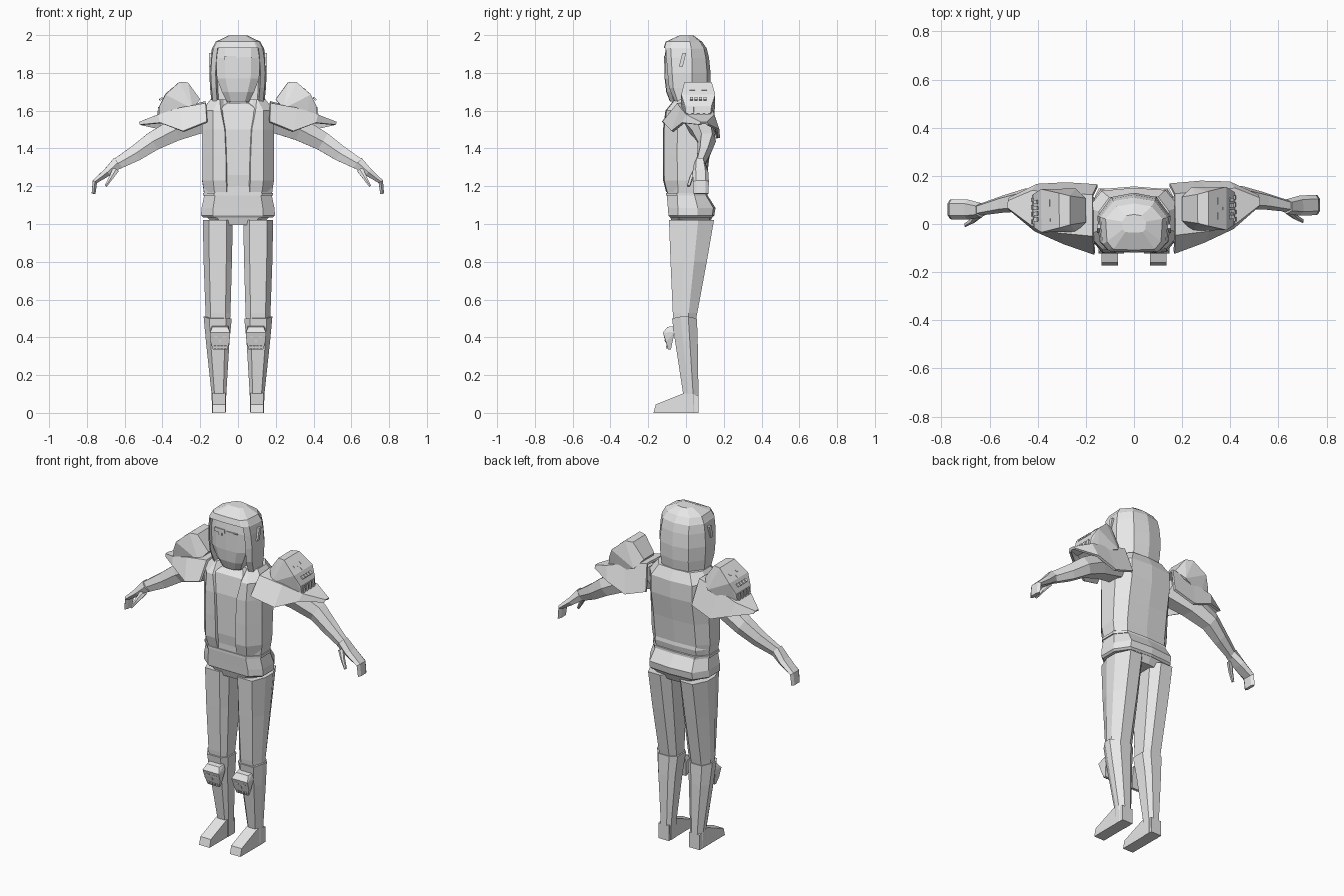
import bpy, bmesh, math
from mathutils import Vector, Matrix

if "Cube" in bpy.data.objects:
    bpy.data.objects.remove(bpy.data.objects["Cube"])

mat = bpy.data.materials.new("plain_grey")
mat.diffuse_color = (0.8, 0.8, 0.8, 1)
mat.use_nodes = True
mat.node_tree.nodes["Principled BSDF"].inputs["Base Color"].default_value = mat.diffuse_color
TWIST = 0.012  # slight turn of the upper body


def finish(name, bm, mirror=False, twist=False):
    bmesh.ops.recalc_face_normals(bm, faces=bm.faces[:])
    me = bpy.data.meshes.new(name)
    bm.to_mesh(me)
    bm.free()
    me.materials.append(mat)
    ob = bpy.data.objects.new(name, me)
    bpy.context.collection.objects.link(ob)
    if mirror:
        m = ob.modifiers.new("mirror", 'MIRROR')
        m.use_mirror_merge = False
    if twist:
        ob.rotation_euler.z = TWIST
    return ob


def loft(name, rings, **kw):
    bm = bmesh.new()
    vs = [[bm.verts.new(p) for p in r] for r in rings]
    n = len(vs[0])
    for a, b in zip(vs, vs[1:]):
        for i in range(n):
            j = (i + 1) % n
            bm.faces.new((a[i], a[j], b[j], b[i]))
    bm.faces.new(vs[0])
    bm.faces.new(vs[-1])
    return finish(name, bm, **kw)


def hull(name, pts, **kw):
    bm = bmesh.new()
    for p in pts:
        bm.verts.new(p)
    bmesh.ops.convex_hull(bm, input=bm.verts[:])
    bmesh.ops.dissolve_limit(bm, angle_limit=0.02, verts=bm.verts[:], edges=bm.edges[:])
    return finish(name, bm, **kw)


def both(half, z):
    """Full ring from a half outline running front to back."""
    left = [(-x, y) for x, y in reversed(half) if x > 0]
    return [(x, y, z) for x, y in half + left]


def limb(name, stations, **kw):
    """Six-sided tube along (x, y, z, half height, half depth)."""
    c = [Vector(s[:3]) for s in stations]
    rings = []
    for i, s in enumerate(stations):
        d = c[min(i + 1, len(c) - 1)] - c[max(i - 1, 0)]
        n = Vector((-d.z, 0, d.x)).normalized()
        rings.append([c[i] + n * s[3] * v + Vector((0, s[4] * u, 0))
                      for u, v in ((-1, 0), (-.6, 1), (.6, 1), (1, 0), (.6, -1), (-.6, -1))])
    return loft(name, rings, **kw)


def plates(name, boxes, matrix, **kw):
    """Thin boxes (u, v, width, height) lying on a plane."""
    bm = bmesh.new()
    for u, v, w, h in boxes:
        m = matrix @ Matrix.Translation((u, v, 0)) @ Matrix.Diagonal((w, h, .009, 1))
        bmesh.ops.create_cube(bm, size=1, matrix=m)
    return finish(name, bm, **kw)


def skull_marks(s):
    b = [(-.26, .14, .24, .14), (.26, .14, .24, .14), (0, -.1, .12, .16)]
    b += [(x, -.47, .13, .16) for x in (-.3, -.1, .1, .3)]
    return [tuple(v * s for v in q) for q in b]


def frame(origin, u, v):
    u, v = Vector(u).normalized(), Vector(v).normalized()
    m = Matrix((u, v, u.cross(v))).transposed().to_4x4()
    m.translation = origin
    return m


# Inner shirt
def trunk(w, f, b, z):
    return both([(0, f), (w * .68, f), (w, f * .45), (w, b * .4), (w * .72, b * .93), (0, b)], z)


loft("shirt", [trunk(.178, -.10, .10, 1.15), trunk(.185, -.10, .11, 1.20), trunk(.17, -.108, .10, 1.26),
               trunk(.17, -.11, .13, 1.5), trunk(.13, -.09, .12, 1.61), trunk(.07, -.06, .08, 1.64)], twist=True)


# Open vest, one half mirrored
def vest_ring(z, e, w, f, b):
    return [(e, f, z), (w * .7, f * .97, z), (w, f * .4, z), (w, b * .45, z),
            (w * .7, b * .93, z), (0, b, z), (0, -.03, z), (e * .8, f * .7, z)]


loft("vest", [vest_ring(1.17, .062, .180, -.105, .100), vest_ring(1.23, .064, .19, -.12, .108),
              vest_ring(1.36, .066, .19, -.122, .125), vest_ring(1.5, .072, .19, -.121, .15),
              vest_ring(1.60, .092, .19, -.108, .150), vest_ring(1.66, .098, .145, -.06, .12)],
     mirror=True, twist=True)

# Flared belt skirt
loft("belt", [trunk(.185, -.085, .14, 1.035), trunk(.196, -.093, .15, 1.045), trunk(.193, -.096, .156, 1.085),
              trunk(.178, -.102, .112, 1.155)])
loft("belt_trim", [trunk(.186, -.106, .114, 1.15), trunk(.186, -.106, .114, 1.165)])


# Legs and boots
def leg(x0, x1, y0, y1, z, slope=0):
    m, w = (x0 + x1) / 2, (x1 - x0) / 2
    return [(x0, y0 * .8 + y1 * .2, z), (m - w * .6, y0, z), (m + w * .6, y0, z),
            (x1, y0 * .65 + y1 * .35, z + slope), (x1, y0 * .35 + y1 * .65, z + slope),
            (m + w * .5, y1, z), (m - w * .5, y1, z), (x0, y0 * .2 + y1 * .8, z)]


loft("trouser_leg", [leg(.042, .17, -.065, .05, .48), leg(.04, .172, -.07, .06, .53),
                     leg(.032, .182, -.082, .11, .8), leg(.028, .186, -.09, .148, 1.02)], mirror=True)
loft("crotch", [trunk(.12, -.07, .12, .995), trunk(.18, -.088, .146, 1.05)])
loft("boot", [leg(.065, .137, -.015, .066, .0), leg(.062, .140, -.015, .066, .1),
              leg(.045, .17, -.058, .062, .38), leg(.033, .182, -.074, .058, .50, .01)], mirror=True)
hull("foot", [(x, y, z) for x in (.067, .136) for y, z in
              ((-.172, 0), (-.16, .045), (-.09, .066), (-.01, .105), (.066, .09), (.066, 0))], mirror=True)

# Knee guards
hull("knee_guard", [(.095 + s * x, y, z) for s in (-1, 1) for x, y, z in
                    ((.044, -.06, .46), (.04, -.098, .455), (.053, -.122, .425), (.05, -.105, .375),
                     (.038, -.095, .335), (.038, -.08, .335), (.053, -.06, .43))], mirror=True)
plates("knee_marks", skull_marks(.09), frame((.095, -.110, .39), (1, 0, 0), (0, -.2, 1)), mirror=True)

# Arms and hands
limb("arm", [(.17, .05, 1.55, .06, .07), (.33, .085, 1.50, .06, .06), (.45, .105, 1.437, .05, .048),
             (.54, .09, 1.375, .042, .036), (.645, .066, 1.315, .03, .024)], mirror=True, twist=True)
limb("hand", [(.635, .065, 1.325, .032, .03), (.69, .068, 1.275, .022, .042), (.757, .07, 1.224, .013, .042),
              (.764, .07, 1.16, .010, .04)], mirror=True, twist=True)
limb("thumb", [(.645, .045, 1.29, .018, .014), (.672, .02, 1.245, .011, .011), (.70, .005, 1.20, .006, .009)],
     mirror=True, twist=True)

# Shoulder plates: bent sheet, front flap to back flap
rows = [[(.165, -.12, 1.54), (.17, -.045, 1.635), (.17, .12, 1.645), (.15, .16, 1.50)],
        [(.29, -.075, 1.49), (.31, -.03, 1.61), (.31, .13, 1.61), (.28, .17, 1.455)],
        [(.41, -.02, 1.535), (.42, .0, 1.575), (.42, .14, 1.575), (.40, .165, 1.50)],
        [(.515, .07, 1.525), (.52, .075, 1.535), (.52, .10, 1.535), (.515, .11, 1.525)]]
bm = bmesh.new()
grid = [[bm.verts.new(p) for p in r] for r in rows]
for a, b in zip(grid, grid[1:]):
    for i in range(3):
        bm.faces.new((a[i], a[i + 1], b[i + 1], b[i]))
pad = finish("shoulder_plate", bm, twist=True)
sol = pad.modifiers.new("thickness", 'SOLIDIFY')
sol.thickness, sol.offset = .014, 0
pad.modifiers.new("mirror", 'MIRROR').use_mirror_merge = False

# Skull-shaped shoulder guards facing outward
hull("shoulder_guard", [(x, .06 + s * d, z) for s in (-1, 1) for x, d, z in
                        ((.20, .05, 1.66), (.265, .06, 1.75), (.31, .072, 1.752), (.385, .09, 1.685),
                         (.415, .07, 1.625), (.42, .065, 1.585), (.36, .07, 1.56), (.24, .09, 1.61))],
     mirror=True, twist=True)
plates("shoulder_marks", skull_marks(.12), frame((.365, .06, 1.70), (0, 1, 0), (-.75, 0, .67)),
       mirror=True, twist=True)
plates("shoulder_teeth", [(x, 0, .018, .04) for x in (-.045, -.015, .015, .045)],
       frame((.419, .06, 1.60), (0, 1, 0), (-.1, 0, 1)), mirror=True, twist=True)

# Neck and face
loft("neck", [trunk(.07, -.05, .06, 1.56), trunk(.065, -.05, .06, 1.70)])


def face(w, f, z):
    return both([(0, f), (w * .6, f * .97), (w, f * .75), (w, .02), (0, .03)], z)


loft("face", [face(.06, -.085, 1.648), face(.085, -.105, 1.70), face(.112, -.113, 1.77),
              face(.116, -.114, 1.88), face(.112, -.105, 1.945)])


# Hair framing the face, closed above the brow
def hair(w, f, b, z, centre=None):
    c = -.01 if centre is None else centre
    return both([(0, c), (w * .72, c if centre is None else c * .97), (w * .78, f), (w * .95, f * .75),
                 (w, b * .25), (w * .62, b * .86), (0, b)], z)


loft("hair", [hair(.10, -.02, .085, 1.595), hair(.14, -.055, .115, 1.64), hair(.148, -.09, .128, 1.72),
              hair(.152, -.098, .13, 1.80), hair(.146, -.104, .122, 1.88), hair(.138, -.108, .11, 1.93),
              hair(.136, -.110, .108, 1.932, -.118), hair(.118, -.098, .085, 1.965, -.108),
              hair(.05, -.03, .04, 1.998, -.035)])

# Ears and eyepiece
hull("ear_piece", [(x, y + (z - 1.87) * .25, z) for x in (.135, .154)
                   for y in (-.028, -.008) for z in (1.835, 1.905)], mirror=True)
plates("eyepiece", [(-.04, 0, .065, .022), (-.035, -.017, .02, .02), (.04, .004, .07, .006)],
       frame((0, -.113, 1.878), (1, 0, 0), (0, 0, 1)))
